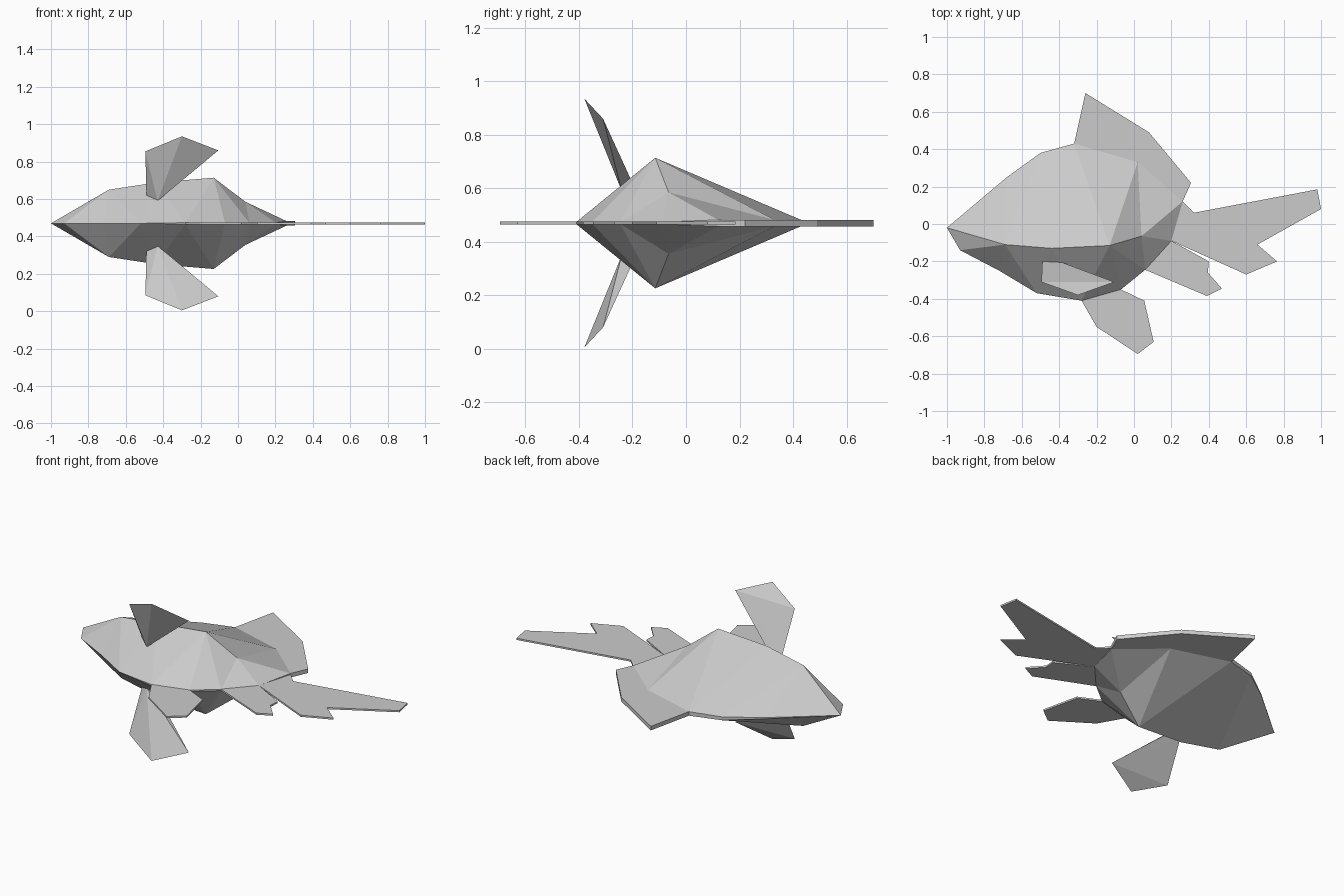
import bpy, bmesh
from mathutils import Vector

if "Cube" in bpy.data.objects:
    bpy.data.objects.remove(bpy.data.objects["Cube"])

MID = 0.47  # height of the symmetry plane

grey = bpy.data.materials.new("light_grey")
grey.diffuse_color = (0.6, 0.6, 0.6, 1)
grey.use_nodes = True
grey.node_tree.nodes["Principled BSDF"].inputs["Base Color"].default_value = grey.diffuse_color


def finish(name, bm):
    bmesh.ops.remove_doubles(bm, verts=bm.verts, dist=0.0005)
    bmesh.ops.recalc_face_normals(bm, faces=bm.faces)
    mesh = bpy.data.meshes.new(name)
    bm.to_mesh(mesh)
    bm.free()
    mesh.materials.append(grey)
    obj = bpy.data.objects.new(name, mesh)
    bpy.context.collection.objects.link(obj)
    return obj


def slab_fin(name, outline, half):
    """Flat fin of the given half thickness around the symmetry plane."""
    bm = bmesh.new()
    face = bm.faces.new([bm.verts.new((x, y, MID - half)) for x, y in outline])
    ext = bmesh.ops.extrude_face_region(bm, geom=[face])
    verts = [g for g in ext["geom"] if isinstance(g, bmesh.types.BMVert)]
    bmesh.ops.translate(bm, verts=verts, vec=(0, 0, 2 * half))
    return finish(name, bm)


# Body: rim (x, y, half thickness, ridge point joined to the edge that starts here)
rim = [(-1, -.02, 0, 0), (-.68, .25, .004, 0), (-.5, .38, .01, 1),
       (-.32, .43, .012, 2), (.02, .33, .012, 3), (.26, .12, .012, 3),
       (.2, -.09, .004, 3), (.06, -.245, .004, 2), (-.07, -.35, .004, 2),
       (-.28, -.41, .004, 1), (-.52, -.37, 0, 0), (-.72, -.25, 0, 0),
       (-.93, -.14, 0, 0)]
ridge = [(-.69, -.11, .18), (-.44, -.13, .218), (-.13, -.115, .244), (.04, -.065, .115)]

bm = bmesh.new()
sides = []
for s in (1, -1):
    edge = [bm.verts.new((x, y, MID + s * h)) for x, y, h, _ in rim]
    top = [bm.verts.new((x, y, MID + s * h)) for x, y, h in ridge]
    sides.append(edge)
    for i, row in enumerate(rim):
        now, before = row[3], rim[i - 1][3]
        bm.faces.new((edge[i], edge[(i + 1) % len(rim)], top[now]))
        if now != before:
            bm.faces.new((edge[i], top[now], top[before]))
upper, lower = sides
for i in range(len(rim)):
    bm.faces.new((upper[i - 1], upper[i], lower[i], lower[i - 1]))
finish("body", bm)

# Flat fins along the back, tail and belly
slab_fin("back_fin", [(-.32, .43), (-.26, .70), (.08, .49), (.305, .22),
                      (.26, .12), (.02, .325)], .012)
slab_fin("tail_fin", [(.2, -.09), (.24, .12), (.26, .12), (.32, .06), (.98, .185), (1, .08),
                      (.66, -.11), (.765, -.2), (.6, -.27)], .005)
slab_fin("rear_belly_fin", [(.06, -.245), (.2, -.09), (.4, -.2), (.395, -.26),
                            (.47, -.345), (.39, -.385)], .005)
slab_fin("front_belly_fin", [(-.28, -.41), (-.07, -.35), (.055, -.41), (.105, -.63),
                             (.02, -.695), (-.2, -.55)], .005)

# Pair of folded side fins
points = [(-.495, -.31, .385), (-.105, -.31, .39), (-.30, -.38, .465),
          (-.43, -.24, .12), (-.49, -.2, .15), (-.40, -.2, .15)]
for s, name in ((1, "upper_side_fin"), (-1, "lower_side_fin")):
    bm = bmesh.new()
    for x, y, h in points:
        bm.verts.new((x, y, MID + s * h))
    bmesh.ops.convex_hull(bm, input=bm.verts)
    finish(name, bm)
